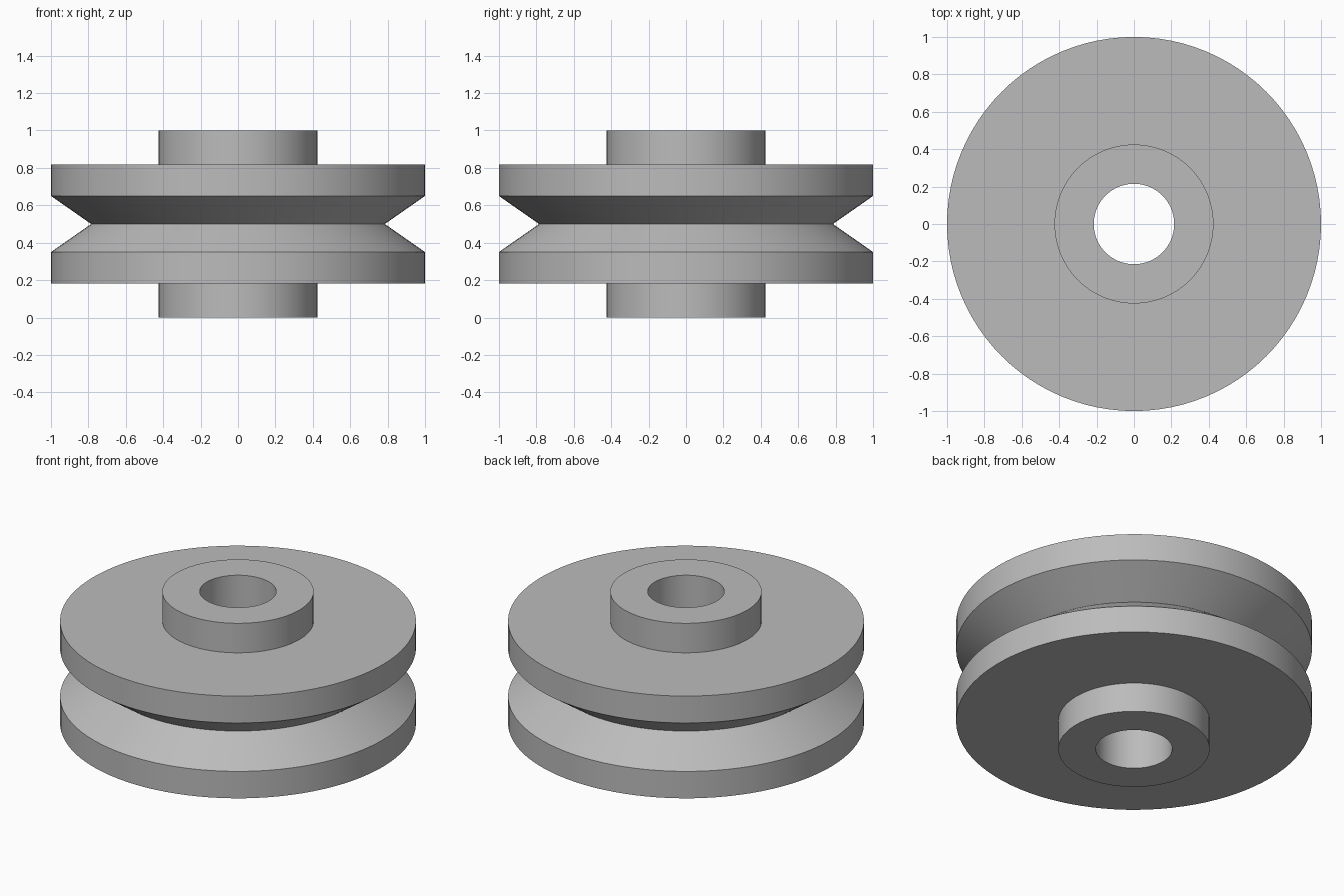
import bpy, bmesh, math

cube = bpy.data.objects.get("Cube")
if cube:
    bpy.data.objects.remove(cube, do_unlink=True)

SEGMENTS = 96
MIDDLE = 0.5

# Plain grey metal
metal = bpy.data.materials.new("grey_metal")
metal.use_nodes = True
grey = (0.5, 0.5, 0.5, 1.0)
metal.diffuse_color = grey
metal.node_tree.nodes["Principled BSDF"].inputs["Base Color"].default_value = grey

# Lower half of the section (radius, height): bore, hub, rim, groove bottom
lower = [(0.215, 0), (0.425, 0), (0.425, 0.183), (1, 0.183), (1, 0.35), (0.785, MIDDLE)]
upper = [(r, 2 * MIDDLE - z) for r, z in reversed(lower[:-1])]
section = lower + upper


def lathe(name, profile, material):
    """Spin a closed section around the z axis."""
    bm = bmesh.new()
    rings = []
    for i in range(SEGMENTS):
        a = math.tau * i / SEGMENTS
        rings.append([bm.verts.new((r * math.cos(a), r * math.sin(a), z)) for r, z in profile])
    n = len(profile)
    for i, ring in enumerate(rings):
        following = rings[(i + 1) % SEGMENTS]
        for j in range(n):
            k = (j + 1) % n
            bm.faces.new((ring[j], following[j], following[k], ring[k]))
    bmesh.ops.recalc_face_normals(bm, faces=bm.faces)
    mesh = bpy.data.meshes.new(name)
    bm.to_mesh(mesh)
    bm.free()
    mesh.materials.append(material)
    obj = bpy.data.objects.new(name, mesh)
    bpy.context.collection.objects.link(obj)
    return obj


# Grooved wheel with hub and through bore
wheel = lathe("pulley_wheel", section, metal)
bpy.ops.object.select_all(action="DESELECT")
wheel.select_set(True)
bpy.context.view_layer.objects.active = wheel
bpy.ops.object.shade_smooth_by_angle(angle=math.radians(30))
